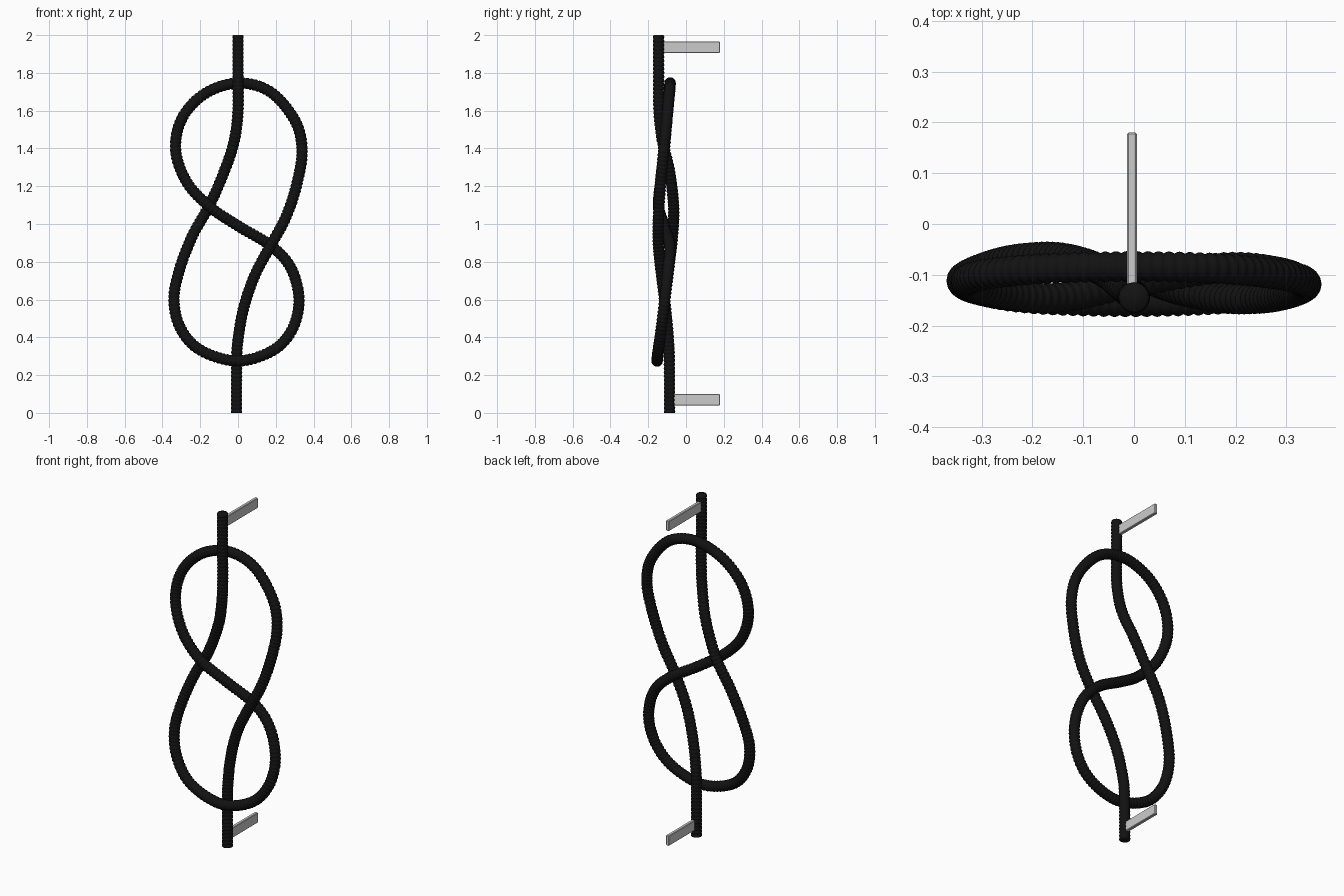
import bpy, bmesh, math
from mathutils import Vector

if "Cube" in bpy.data.objects:
    bpy.data.objects.remove(bpy.data.objects["Cube"])

# Rope centre line: front-view x, z and depth y (alternating over / under)
PATH = [(0, -.145, 2), (0, -.145, 1.8), (0, -.143, 1.6), (-.02, -.125, 1.44), (-.07, -.088, 1.285),
        (-.15, -.066, 1.10), (-.24, -.071, .94), (-.31, -.092, .757), (-.339, -.112, .6),
        (-.305, -.130, .45), (-.2, -.147, .333), (-.005, -.153, .275), (.18, -.147, .328),
        (.286, -.132, .44), (.323, -.112, .6), (.28, -.094, .767), (.175, -.086, .884),
        (0, -.115, .99), (-.148, -.145, 1.09), (-.27, -.135, 1.22), (-.33, -.115, 1.39),
        (-.296, -.100, 1.56), (-.175, -.088, 1.69), (0, -.084, 1.746), (.17, -.088, 1.70),
        (.30, -.102, 1.55), (.339, -.118, 1.39), (.31, -.135, 1.206), (.254, -.146, 1.037),
        (.175, -.146, .89), (.09, -.130, .73), (.03, -.108, .555), (0, -.093, .386),
        (-.007, -.088, .27), (-.008, -.087, 0)]
PITCH, RINGS, SIDES, RADIUS, BUMP = .021, 4, 16, .0265, .004


def smooth_path(pts, steps=24):
    """Catmull-Rom through the points."""
    p = [Vector(q) for q in pts]
    p = [2 * p[0] - p[1]] + p + [2 * p[-1] - p[-2]]
    out = []
    for a, b, c, d in zip(p, p[1:], p[2:], p[3:]):
        for k in range(steps):
            t = k / steps
            out.append(.5 * (2 * b + (c - a) * t + (2 * a - 5 * b + 4 * c - d) * t ** 2
                             + (3 * b - a - 3 * c + d) * t ** 3))
    return out + [p[-2]]


def resample(pts, step):
    """Evenly spaced points along the polyline."""
    dist = [0]
    for a, b in zip(pts, pts[1:]):
        dist.append(dist[-1] + (b - a).length)
    n = round(dist[-1] / step)
    out, j = [], 0
    for i in range(n + 1):
        s = dist[-1] * i / n
        while j < len(pts) - 2 and dist[j + 1] < s:
            j += 1
        out.append(pts[j].lerp(pts[j + 1], (s - dist[j]) / (dist[j + 1] - dist[j])))
    return out


def link(name, bm):
    mesh = bpy.data.meshes.new(name)
    bmesh.ops.recalc_face_normals(bm, faces=bm.faces)
    bm.to_mesh(mesh)
    bm.free()
    ob = bpy.data.objects.new(name, mesh)
    bpy.context.collection.objects.link(ob)
    return ob


# Knotted rope: a tube swept along the path with a beaded surface
line = resample(smooth_path(PATH), PITCH / RINGS)
bm = bmesh.new()
rings = []
for i, c in enumerate(line):
    tangent = (line[min(i + 1, len(line) - 1)] - line[max(i - 1, 0)]).normalized()
    side = tangent.cross(Vector((0, 1, 0))).normalized()
    up = side.cross(tangent)
    r = RADIUS + BUMP * abs(math.sin(math.pi * i / RINGS))
    rings.append([bm.verts.new(c + r * (side * math.cos(a) + up * math.sin(a)))
                  for a in (math.tau * k / SIDES for k in range(SIDES))])
for a, b in zip(rings, rings[1:]):
    for k in range(SIDES):
        m = (k + 1) % SIDES
        bm.faces.new((a[k], a[m], b[m], b[k]))
bm.faces.new(rings[0])
bm.faces.new(rings[-1])
rope = link("knotted_rope", bm)
rope.data.shade_smooth()
black = bpy.data.materials.new("black_rope")
black.diffuse_color = (.006, .006, .006, 1)
black.use_nodes = True
black.node_tree.nodes["Principled BSDF"].inputs["Base Color"].default_value = black.diffuse_color
rope.data.materials.append(black)

# Flat mounting pegs running back from each rope end
for name, z, y0 in (("upper_peg", 1.936, -.135), ("lower_peg", .07, -.08)):
    bm = bmesh.new()
    bmesh.ops.create_cube(bm, size=1)
    for v in bm.verts:
        v.co = Vector((-.004 + v.co.x * .02, (y0 + .18) / 2 + v.co.y * (.18 - y0), z + v.co.z * .06))
    bmesh.ops.bevel(bm, geom=bm.edges[:], offset=.003, segments=1, affect='EDGES')
    link(name, bm)
